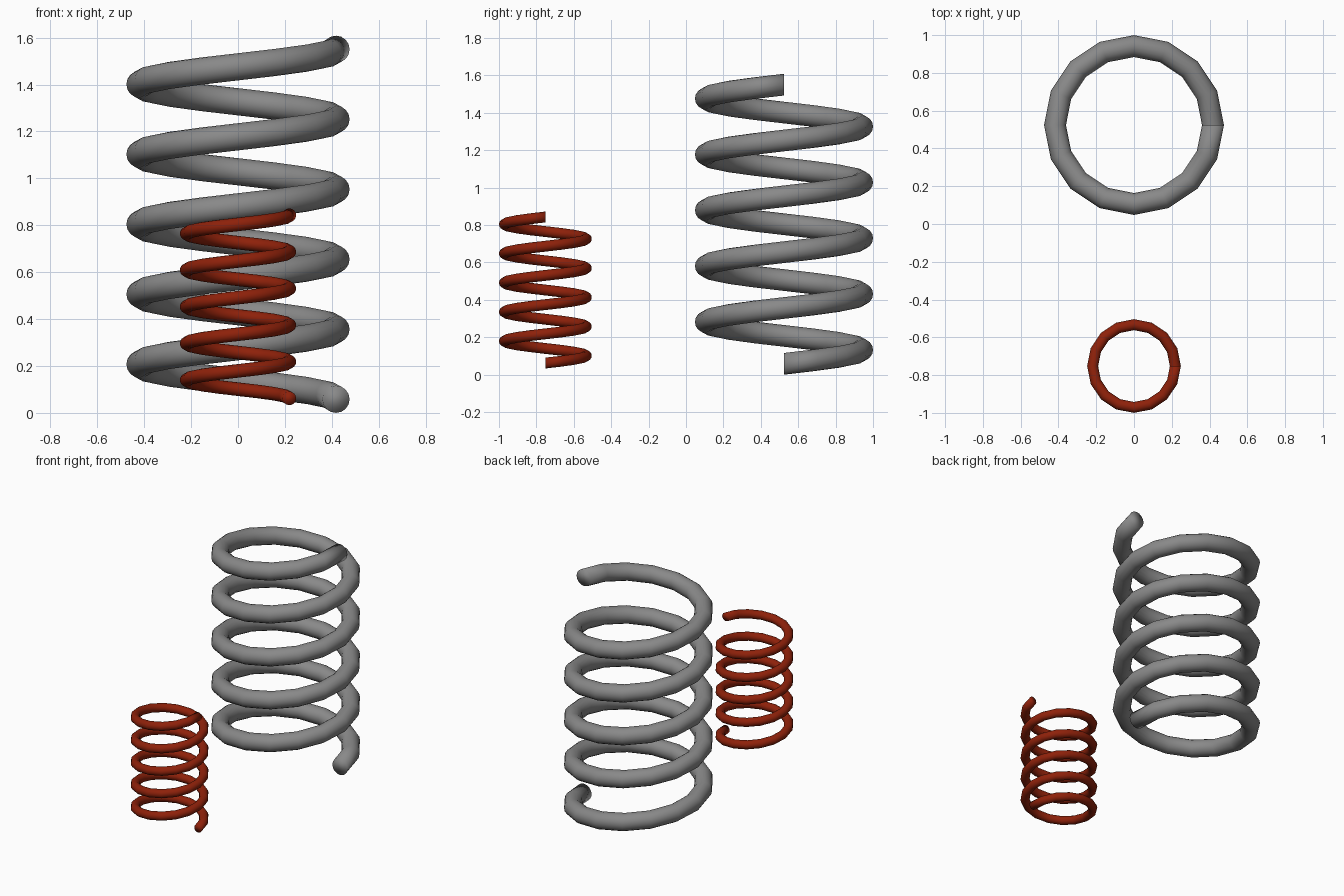
import bpy, bmesh
from math import sin, cos, tau

if "Cube" in bpy.data.objects:
    bpy.data.objects.remove(bpy.data.objects["Cube"])

TURNS, STEPS, SIDES = 5, 16, 16


def coil(name, y, z, radius, wire, pitch, color):
    """Helical tube: a circle in the radial plane swept upward, with vertical end caps."""
    bm = bmesh.new()
    rings = []
    for i in range(TURNS * STEPS + 1):
        a = tau * i / STEPS
        ring = []
        for j in range(SIDES):
            b = tau * j / SIDES
            r = radius + wire * cos(b)
            ring.append(bm.verts.new((r * cos(a), r * sin(a),
                                      pitch * i / STEPS + wire * sin(b))))
        rings.append(ring)
    for lo, hi in zip(rings, rings[1:]):
        for j in range(SIDES):
            k = (j + 1) % SIDES
            bm.faces.new((lo[j], lo[k], hi[k], hi[j]))
    bm.faces.new(rings[0])
    bm.faces.new(rings[-1])
    bmesh.ops.recalc_face_normals(bm, faces=bm.faces[:])
    for f in bm.faces:
        f.smooth = True
    me = bpy.data.meshes.new(name)
    bm.to_mesh(me)
    bm.free()
    mat = bpy.data.materials.new(name + "_paint")
    mat.diffuse_color = color
    mat.use_nodes = True
    mat.node_tree.nodes["Principled BSDF"].inputs["Base Color"].default_value = mat.diffuse_color
    me.materials.append(mat)
    ob = bpy.data.objects.new(name, me)
    bpy.context.collection.objects.link(ob)
    ob.location = (0, y, z)
    return ob


# Large grey spring at the back, small red spring at the front
coil("large_spring", 0.524, 0.058, 0.418, 0.058, 0.2985, (0.25, 0.25, 0.25, 1))
coil("small_spring", -0.752, 0.062, 0.219, 0.029, 0.1562, (0.27, 0.015, 0.003, 1))
